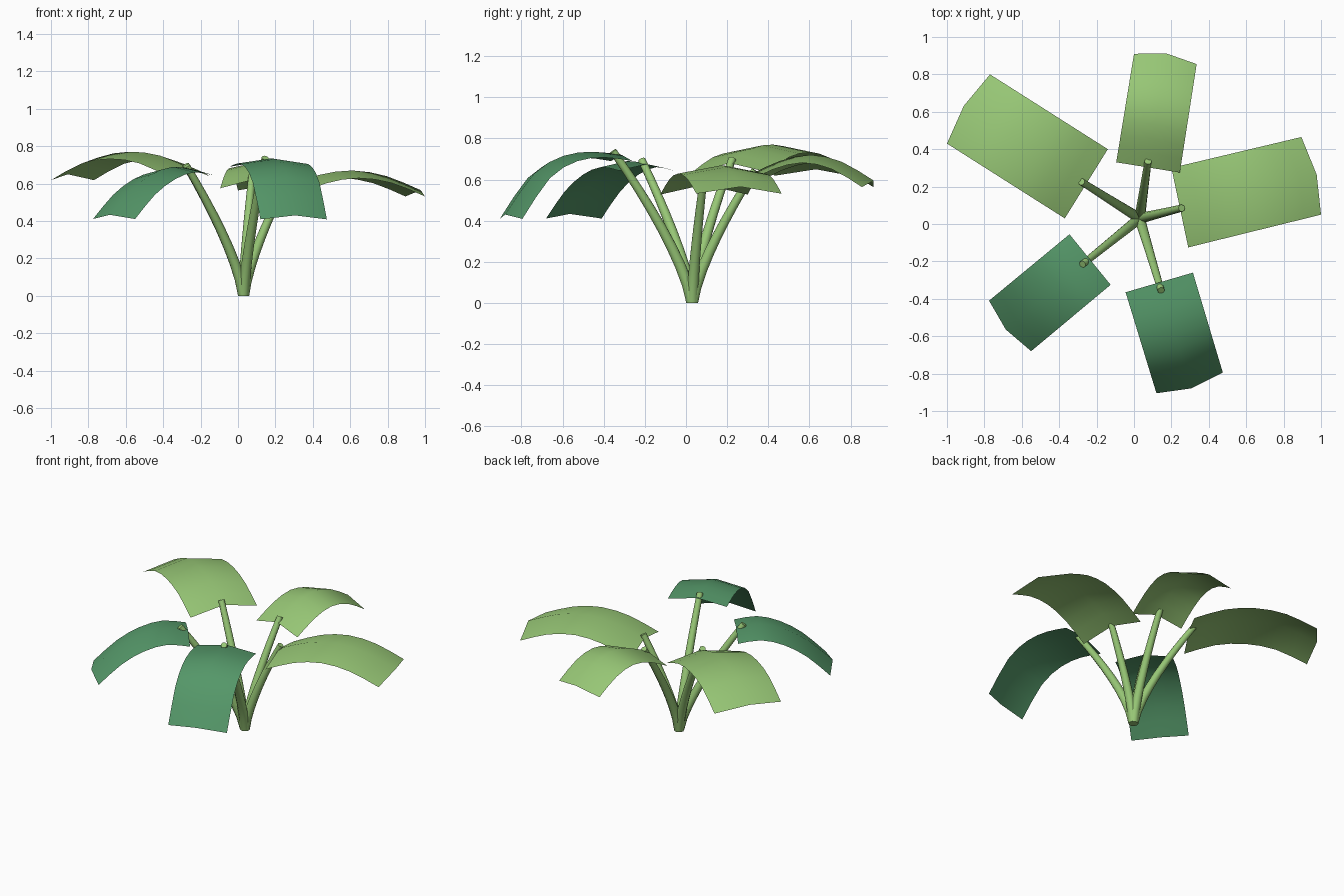
import bpy
import bmesh
import math
from mathutils import Vector

old = bpy.data.objects.get("Cube")
if old:
    bpy.data.objects.remove(old, do_unlink=True)


def make_material(name, color):
    mat = bpy.data.materials.new(name)
    mat.use_nodes = True
    mat.diffuse_color = (*color, 1)
    mat.node_tree.nodes["Principled BSDF"].inputs["Base Color"].default_value = (*color, 1)
    return mat


LIGHT = make_material("light_green", (0.31, 0.57, 0.18))
DEEP = make_material("deep_green", (0.09, 0.31, 0.14))
BASE = Vector((0.03, 0.03, 0))
LENGTH_STEPS = 8
STEM_STEPS = 8
SIDES = 10


def finish(name, bm, mat, angle):
    mesh = bpy.data.meshes.new(name)
    bm.to_mesh(mesh)
    bm.free()
    mesh.materials.append(mat)
    obj = bpy.data.objects.new(name, mesh)
    bpy.context.collection.objects.link(obj)
    bpy.ops.object.select_all(action="DESELECT")
    obj.select_set(True)
    bpy.context.view_layer.objects.active = obj
    bpy.ops.object.shade_smooth_by_angle(angle=math.radians(angle))
    return obj


def sample(heights, t):
    """Smooth curve through evenly spaced heights."""
    n = len(heights) - 1
    i = min(int(t * n), n - 1)
    u = t * n - i
    b, c = heights[i], heights[i + 1]
    a = heights[i - 1] if i > 0 else 2 * b - c
    d = heights[i + 2] if i + 2 <= n else 2 * c - b
    return b + 0.5 * u * (c - a + u * (2*a - 5*b + 4*c - d + u * (3*(b - c) + d - a)))


def make_leaf(name, mat, inner, outer, ridge, drop):
    """Arched blade: straight sides in plan, raised middle, bent along its length."""
    bm = bmesh.new()
    inner = [Vector(p) for p in inner]
    outer = [Vector(p) for p in outer]
    along = ((outer[0] + outer[1]) - (inner[0] + inner[1])).normalized()
    rows = []
    for i in range(LENGTH_STEPS + 1):
        t = i / LENGTH_STEPS
        left, right = inner[0].lerp(outer[0], t), inner[1].lerp(outer[1], t)
        mid = (left + right) / 2 + along * 0.03 * t
        z = sample(ridge, t)
        side_z = z - drop * (1 - 0.3 * t)
        rows.append([bm.verts.new((*p, h)) for p, h in
                     ((left, side_z), (mid, z), (right, side_z))])
    for r, s in zip(rows, rows[1:]):
        for j in range(2):
            bm.faces.new((r[j], r[j + 1], s[j + 1], s[j]))
    # Turn the blade's upper side outward
    bm.normal_update()
    if sum(f.normal.z for f in bm.faces) < 0:
        bmesh.ops.reverse_faces(bm, faces=bm.faces[:])
    finish(name, bm, mat, 60)


def make_stem(name, tip):
    """Tapered round stalk that leans outward as it rises, with a rounded tip."""
    bm = bmesh.new()
    tip = Vector(tip)
    rings = []
    for i in range(STEM_STEPS + 1):
        t = i / STEM_STEPS
        flat = BASE.lerp(tip, t ** 1.35)
        center = Vector((flat.x, flat.y, tip.z * t))
        slope = (tip - BASE) * (1.35 * t ** 0.35)
        slope.z = tip.z
        turn = Vector((0, 0, 1)).rotation_difference(slope)
        radius = 0.03 - 0.011 * t
        ring = []
        for k in range(SIDES):
            a = math.tau * k / SIDES
            ring.append(bm.verts.new(center + turn @ Vector(
                (radius * math.cos(a), radius * math.sin(a), 0))))
        rings.append(ring)
    for low, high in zip(rings, rings[1:]):
        for k in range(SIDES):
            n = (k + 1) % SIDES
            bm.faces.new((low[k], low[n], high[n], high[k]))
    bm.faces.new(rings[0][::-1])
    bm.faces.new(rings[-1])
    for v in rings[0]:
        v.co.z = 0
    finish(name, bm, LIGHT, 40)


# Each plant arm: name, colour, inner corners, outer corners, ridge heights, edge drop, stem tip
ARMS = [
    ("back_right", LIGHT, ((-0.14, 0.40), (-0.37, 0.03)), ((-0.77, 0.80), (-1.0, 0.43)),
     (0.68, 0.75, 0.77, 0.74, 0.65), 0.045, (-0.28, 0.225, 0.70)),
    ("back", LIGHT, ((0.245, 0.275), (-0.095, 0.33)), ((0.335, 0.855), (0.0, 0.91)),
     (0.62, 0.69, 0.72, 0.685, 0.595), 0.045, (0.075, 0.335, 0.645)),
    ("left", LIGHT, ((0.29, -0.125), (0.20, 0.30)), ((1.0, 0.05), (0.895, 0.465)),
     (0.575, 0.645, 0.67, 0.64, 0.565), 0.048, (0.255, 0.085, 0.60)),
    ("front", DEEP, ((-0.045, -0.365), (0.315, -0.26)), ((0.12, -0.905), (0.475, -0.795)),
     (0.72, 0.735, 0.715, 0.63, 0.43), 0.03, (0.145, -0.355, 0.738)),
    ("front_right", DEEP, ((-0.345, -0.055), (-0.125, -0.325)), ((-0.775, -0.41), (-0.55, -0.68)),
     (0.675, 0.69, 0.65, 0.565, 0.433), 0.032, (-0.275, -0.215, 0.695)),
]
for name, mat, inner, outer, ridge, drop, tip in ARMS:
    make_leaf(name + "_leaf", mat, inner, outer, ridge, drop)
    make_stem(name + "_stem", tip)
